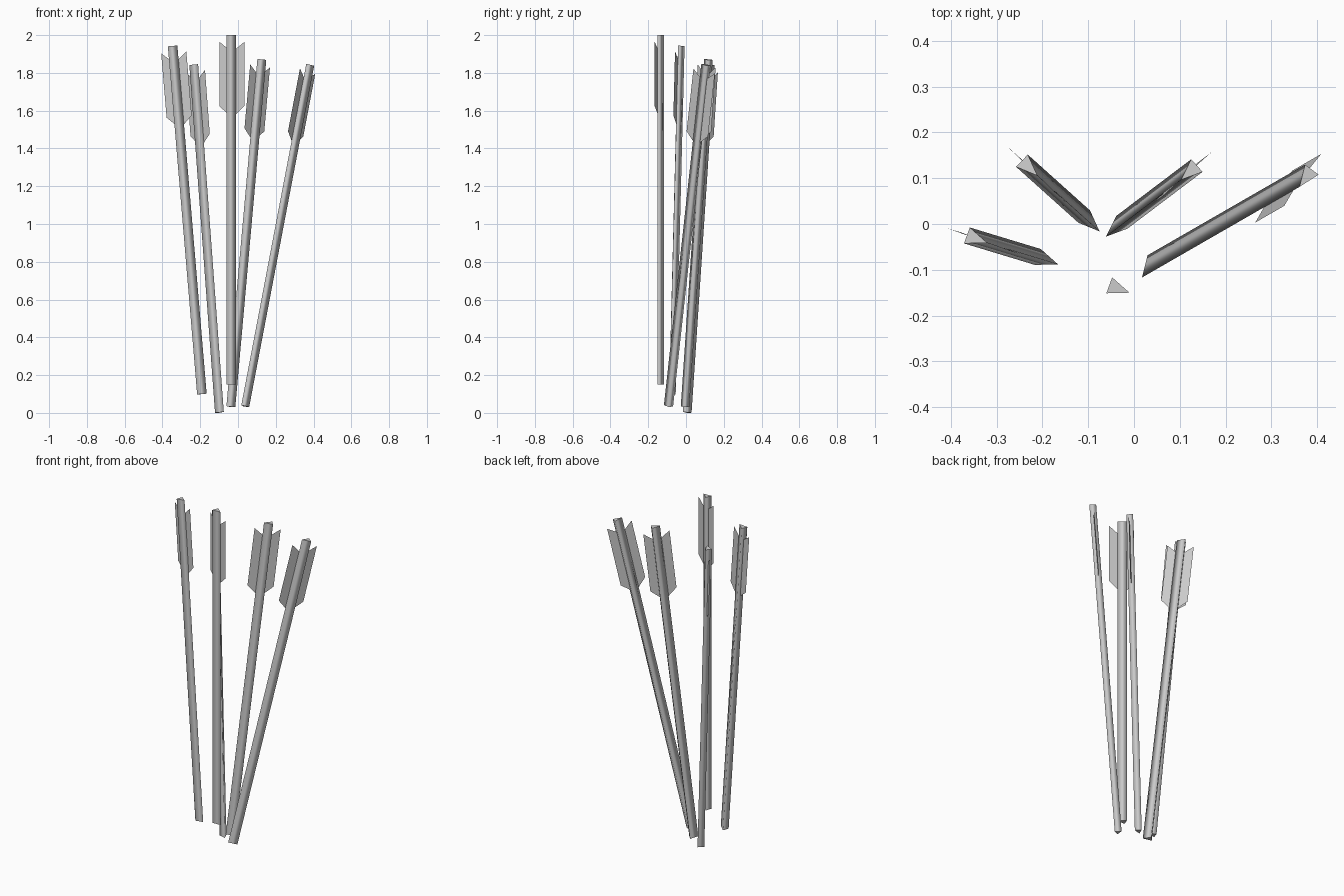
import bpy
import bmesh
from math import radians
from mathutils import Matrix, Vector

if "Cube" in bpy.data.objects:
    bpy.data.objects.remove(bpy.data.objects["Cube"], do_unlink=True)

gray = bpy.data.materials.new("plain_gray")
gray.use_nodes = True
COLOR = (0.6, 0.6, 0.6, 1)
gray.diffuse_color = COLOR
gray.node_tree.nodes["Principled BSDF"].inputs["Base Color"].default_value = COLOR

LENGTH = 1.85
HALF_BASE, HALF_HEIGHT = 0.0185, 0.0235


def add_object(name, bm, matrix):
    mesh = bpy.data.meshes.new(name)
    bm.to_mesh(mesh)
    bm.free()
    mesh.materials.append(gray)
    obj = bpy.data.objects.new(name, mesh)
    obj.matrix_world = matrix
    bpy.context.collection.objects.link(obj)
    return obj


def shaft(name, matrix):
    """Three-sided shaft, rounded by smooth shading, with crisp flat ends."""
    bm = bmesh.new()
    section = [(HALF_HEIGHT, 0), (-HALF_HEIGHT, HALF_BASE), (-HALF_HEIGHT, -HALF_BASE)]
    base = bm.faces.new([bm.verts.new((x, y, 0)) for x, y in section])
    ext = bmesh.ops.extrude_face_region(bm, geom=[base], use_keep_orig=True)
    top = [v for v in ext["geom"] if isinstance(v, bmesh.types.BMVert)]
    bmesh.ops.translate(bm, verts=top, vec=(0, 0, LENGTH))
    bmesh.ops.recalc_face_normals(bm, faces=bm.faces)
    for face in bm.faces:
        face.smooth = len(face.verts) == 4
        if not face.smooth:
            for edge in face.edges:
                edge.smooth = False
    add_object(name, bm, matrix)


def fletching(name, matrix):
    """Two thin swept vanes meeting on the shaft's axis."""
    bm = bmesh.new()
    inner = [bm.verts.new((0, 0, LENGTH - d)) for d in (0.09, 0.44)]
    for side in (-1, 1):
        outer = [bm.verts.new((side * 0.071, 0, LENGTH - d)) for d in (0.375, 0.035)]
        bm.faces.new(inner + outer)
    bmesh.ops.recalc_face_normals(bm, faces=bm.faces)
    add_object(name, bm, matrix)


# Each arrow: foot position, top x and y, direction of the section's point
ARROWS = {
    "center": ((-0.032, -0.142, 0.15), (-0.032, -0.142), -20),
    "outer_right": ((-0.188, -0.08, 0.1), (-0.343, -0.033), -20),
    "inner_right": ((-0.092, 0, 0.003), (-0.228, 0.122), -44),
    "inner_left": ((-0.044, -0.012, 0.033), (0.12, 0.112), 222),
    "outer_left": ((0.031, -0.098, 0.037), (0.375, 0.1), 234),
}

for name, (foot, head, spin) in ARROWS.items():
    foot = Vector(foot)
    lean = Vector(head) - foot.xy
    rise = (LENGTH ** 2 - lean.length_squared) ** 0.5
    tilt = Vector((0, 0, 1)).rotation_difference(Vector((lean.x, lean.y, rise)))
    matrix = (Matrix.Translation(foot) @ tilt.to_matrix().to_4x4()
              @ Matrix.Rotation(radians(spin), 4, "Z"))
    shaft(name + "_arrow_shaft", matrix)
    fletching(name + "_arrow_fletching", matrix)
